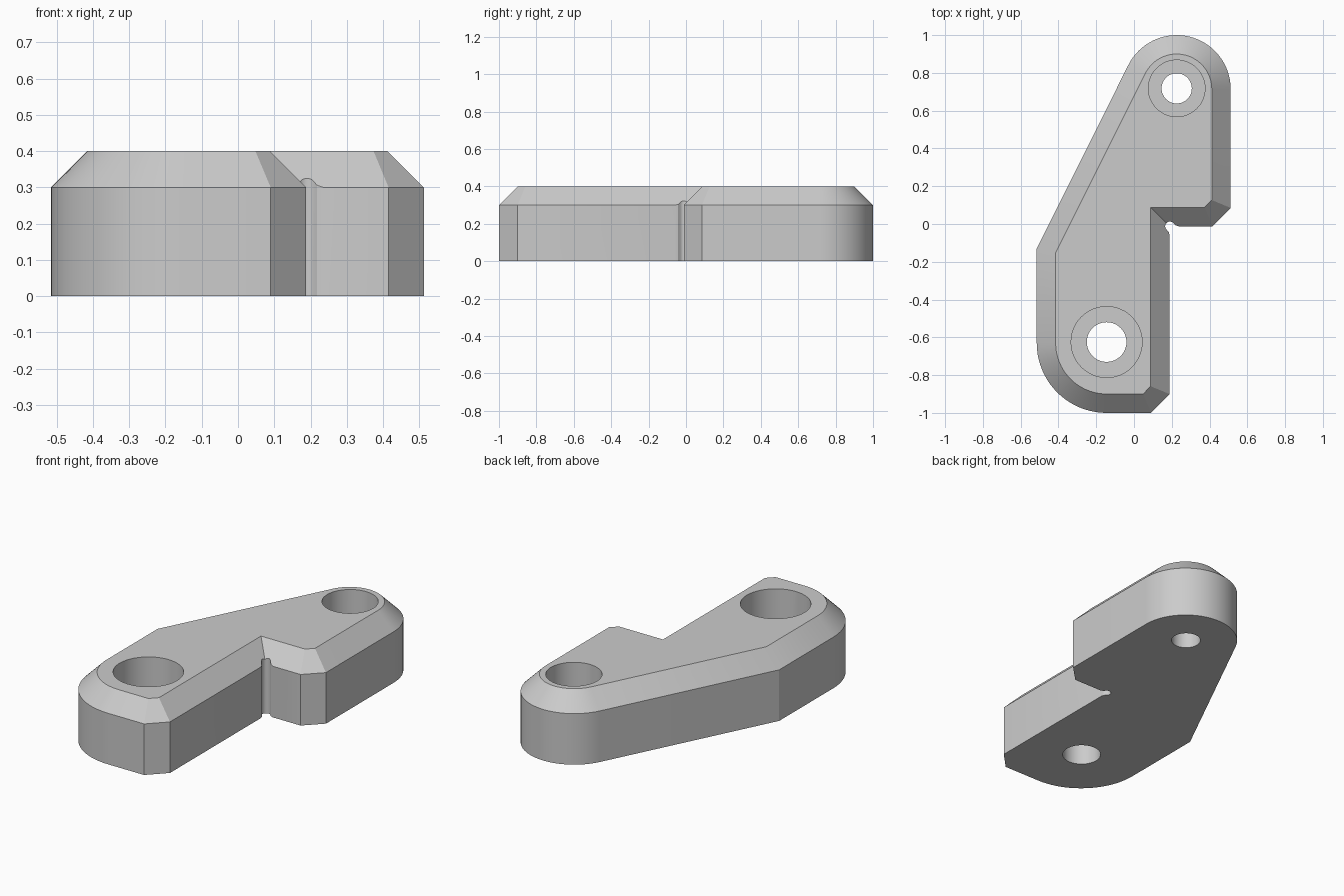
import bpy, bmesh, math
from mathutils import Vector

cube = bpy.data.objects.get("Cube")
if cube:
    bpy.data.objects.remove(cube)

HEIGHT, WALL, CHAMFER = 0.4, 0.3, 0.1

grey = bpy.data.materials.new("plain_grey")
grey.use_nodes = True
grey.diffuse_color = (0.6, 0.6, 0.6, 1)
grey.node_tree.nodes["Principled BSDF"].inputs["Base Color"].default_value = grey.diffuse_color


def arc(cx, cy, r, start, end, steps):
    """Points along an arc, angles in degrees."""
    angles = [math.radians(start + (end - start) * i / steps) for i in range(steps + 1)]
    return [(cx + r * math.cos(a), cy + r * math.sin(a)) for a in angles]


def inset(points, d):
    """Mitred inward offset of a counter-clockwise outline."""
    pts = [Vector(p) for p in points]
    result = []
    for i, p in enumerate(pts):
        e1 = (p - pts[i - 1]).normalized()
        e2 = (pts[(i + 1) % len(pts)] - p).normalized()
        n1, n2 = Vector((-e1.y, e1.x)), Vector((-e2.y, e2.x))
        result.append(p + (n1 + n2) * d / (1 + n1.dot(n2)))
    return result


def loft(name, layers):
    """Closed solid through matching outlines, each given as (points, z)."""
    bm = bmesh.new()
    rings = [[bm.verts.new((p[0], p[1], z)) for p in pts] for pts, z in layers]
    n = len(rings[0])
    for low, high in zip(rings, rings[1:]):
        for i in range(n):
            j = (i + 1) % n
            bm.faces.new((low[i], low[j], high[j], high[i]))
    bm.faces.new(rings[0][::-1])
    bm.faces.new(rings[-1])
    bmesh.ops.recalc_face_normals(bm, faces=bm.faces)
    mesh = bpy.data.meshes.new(name)
    bm.to_mesh(mesh)
    bm.free()
    mesh.materials.append(grey)
    obj = bpy.data.objects.new(name, mesh)
    bpy.context.collection.objects.link(obj)
    return obj


def cut(target, points, bottom, top):
    """Cut a vertical prism out of the target."""
    cutter = loft("cutter", [(points, bottom), (points, top)])
    cutter.hide_render = True
    mod = target.modifiers.new("cut", "BOOLEAN")
    mod.operation, mod.solver, mod.object = "DIFFERENCE", "EXACT", cutter
    bpy.ops.object.modifier_apply(modifier=mod.name)
    bpy.data.objects.remove(cutter)


# Angled plate with rounded ends, a stepped side and a chamfered top rim
outline = (arc(0.226, 0.714, 0.286, 0, 153.5, 32)
           + [(-0.515, -0.13)]
           + arc(-0.145, -0.63, 0.37, 180, 270, 20)
           + [(0.09, -1), (0.188, -0.9), (0.188, -0.012), (0.415, -0.012), (0.512, 0.085)])
bracket = loft("bracket_plate", [(outline, 0), (outline, WALL), (inset(outline, CHAMFER), HEIGHT)])
bpy.context.view_layer.objects.active = bracket
bracket.select_set(True)

# Counterbored screw holes
for x, y, hole, bore in ((0.226, 0.718, 0.08, 0.15), (-0.145, -0.625, 0.105, 0.188)):
    cut(bracket, arc(x, y, hole, 0, 352.5, 47), -0.1, 0.5)
    cut(bracket, arc(x, y, bore, 0, 352.5, 47), 0.2, 0.5)

# Rounded relief groove in the inner corner
relief = ([(0.24, -0.06), (0.235, -0.012), (0.218, -0.006)]
          + arc(0.19, -0.012, 0.025, 55, 225, 12)
          + [(0.184, -0.042), (0.188, -0.058)])
cut(bracket, relief, -0.1, 0.5)

bpy.ops.object.shade_smooth_by_angle(angle=math.radians(25))
